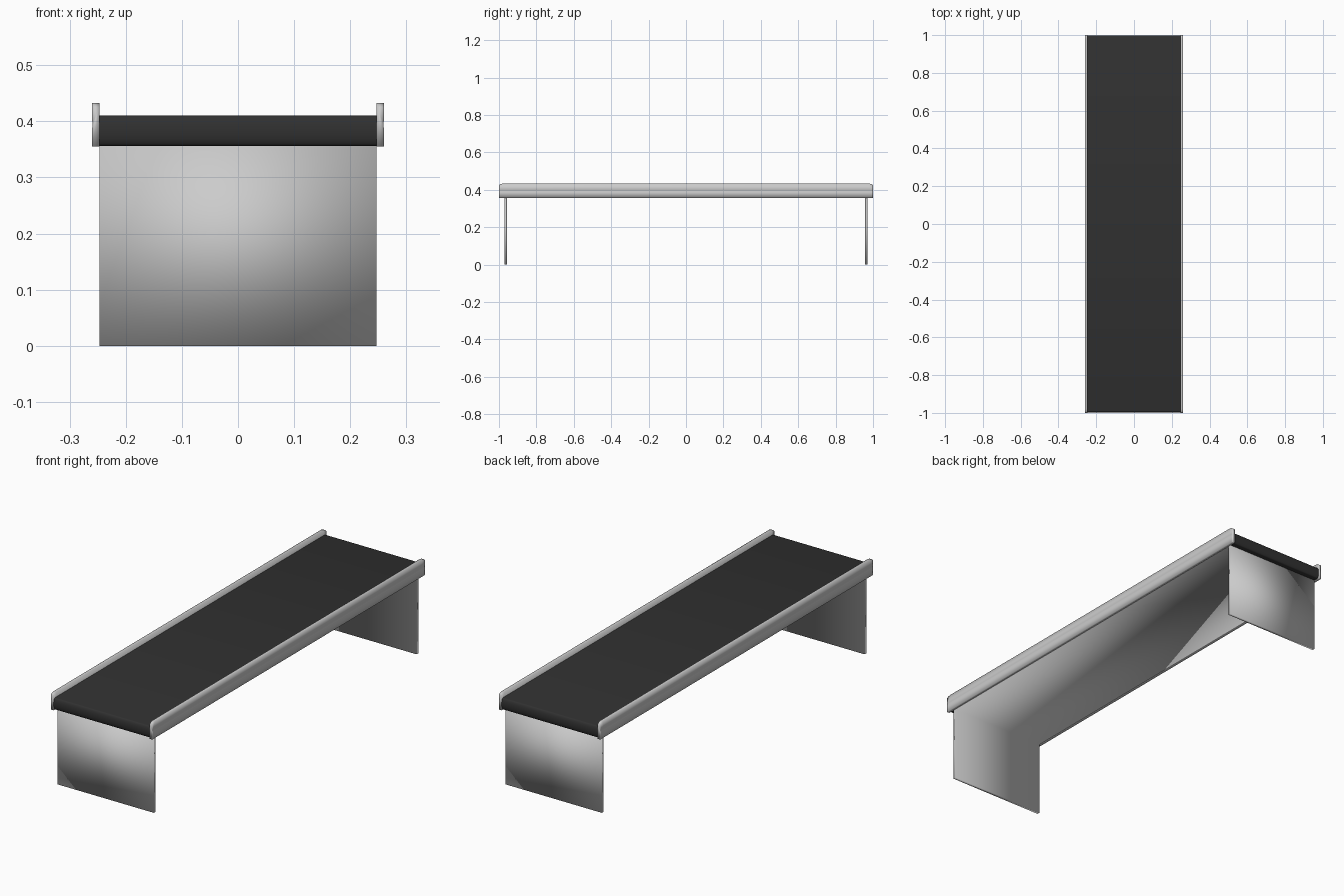
import bpy, math

if "Cube" in bpy.data.objects:
    bpy.data.objects.remove(bpy.data.objects["Cube"])


def material(name, v):
    m = bpy.data.materials.new(name)
    m.diffuse_color = (v, v, v, 1)
    m.use_nodes = True
    m.node_tree.nodes["Principled BSDF"].inputs["Base Color"].default_value = m.diffuse_color
    return m


rubber = material("black rubber", 0.03)
steel = material("light steel", 0.6)


def finish(name, verts, faces, mat, angle):
    me = bpy.data.meshes.new(name)
    me.from_pydata(verts, [], faces)
    me.materials.append(mat)
    ob = bpy.data.objects.new(name, me)
    bpy.context.collection.objects.link(ob)
    bpy.ops.object.select_all(action='DESELECT')
    ob.select_set(True)
    bpy.context.view_layer.objects.active = ob
    bpy.ops.object.mode_set(mode='EDIT')
    bpy.ops.mesh.select_all(action='SELECT')
    bpy.ops.mesh.normals_make_consistent(inside=False)
    bpy.ops.object.mode_set(mode='OBJECT')
    bpy.ops.object.shade_smooth_by_angle(angle=math.radians(angle))
    return ob


def extrude(name, pts, mat, x0, x1, angle):
    """Extrude a (y, z) outline along x."""
    n = len(pts)
    verts = [(x, y, z) for x in (x0, x1) for y, z in pts]
    faces = [tuple(range(n))[::-1], tuple(range(n, 2 * n))]
    faces += [(i, (i + 1) % n, n + (i + 1) % n, n + i) for i in range(n)]
    return finish(name, verts, faces, mat, angle)


# Belt: long loop with softly rounded ends
ry, rz, zc = 0.01, 0.027, 0.383
belt = []
for side in (1, -1):
    for i in range(13):
        a = math.pi * (i / 12 - 0.5)
        belt.append((side * (0.999 - ry + ry * math.cos(a)), zc + side * rz * math.sin(a)))
extrude("belt", belt, rubber, -0.247, 0.247, 50)

# U-shaped stand, smooth-shaded over its edges: two end plates and an under-belt plate
o, t, top = 0.97, 0.014, 0.362
stand = [(-o, 0), (-o, top), (o, top), (o, 0), (o - t, 0), (o - t, 0.355),
         (-o + t, 0.355), (-o + t, 0)]
extrude("stand", stand, steel, -0.247, 0.247, 180)

# Side rails: section (x, z) swept along y, top corners clipped at the ends
section = [(0.247, 0.355), (0.260, 0.355), (0.260, 0.388), (0.259, 0.391),
           (0.259, 0.397), (0.260, 0.400), (0.260, 0.433), (0.247, 0.433)]
stations = [(-1, 0.424), (-0.993, 0.430), (-0.98, 0.433), (0.98, 0.433), (0.993, 0.430), (1, 0.424)]
n = len(section)
for side, name in ((-1, "left_rail"), (1, "right_rail")):
    verts = [(side * x, y, z if z < 0.43 else zmax)
             for y, zmax in stations for x, z in section]
    faces = [tuple(range(n)), tuple(range(n * (len(stations) - 1), n * len(stations)))]
    for s in range(len(stations) - 1):
        for i in range(n):
            j = (i + 1) % n
            faces.append((s * n + i, s * n + j, (s + 1) * n + j, (s + 1) * n + i))
    finish(name, verts, faces, steel, 180)
